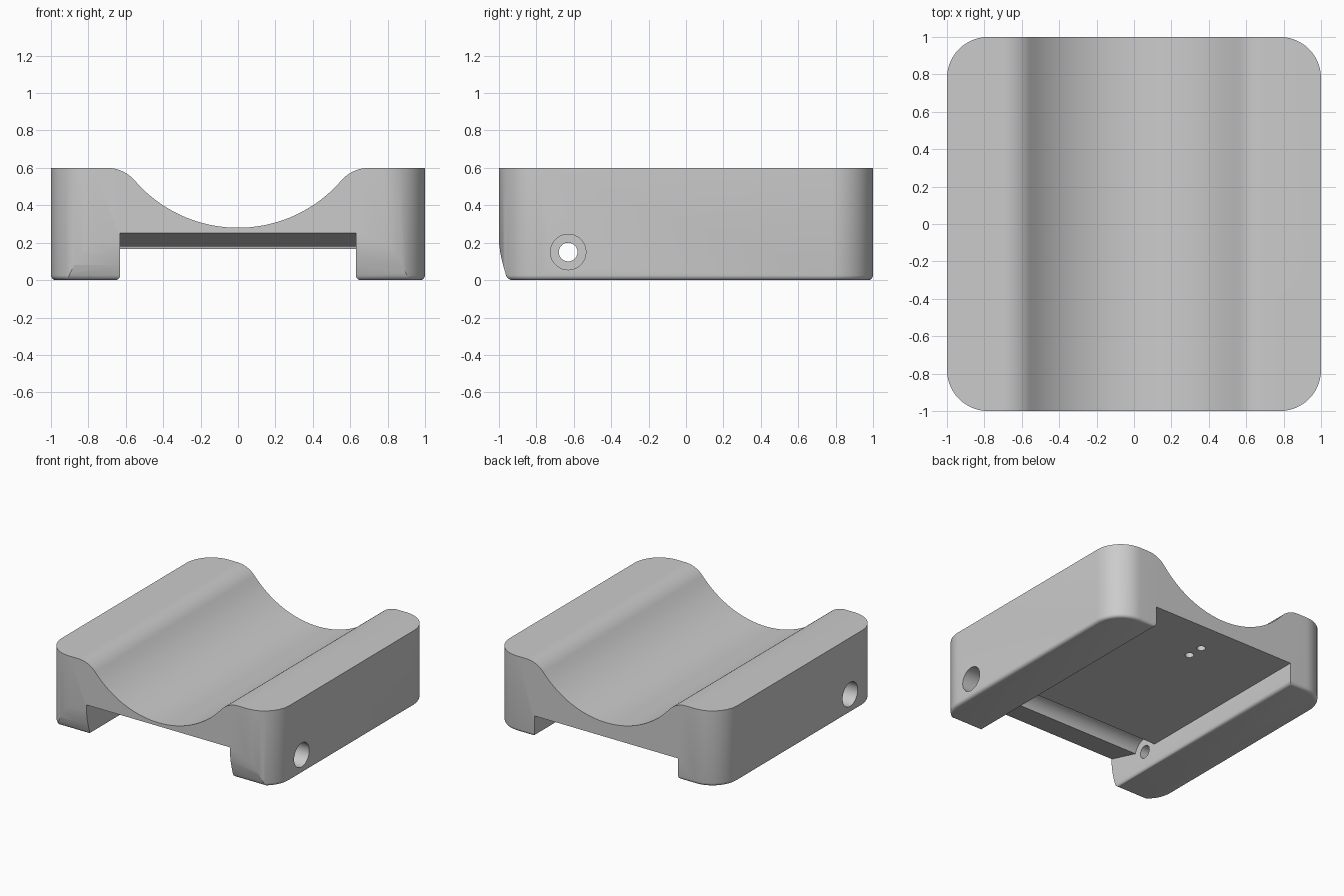
import bpy, bmesh
from math import cos, sin, radians
from mathutils import Vector

if "Cube" in bpy.data.objects:
    bpy.data.objects.remove(bpy.data.objects["Cube"], do_unlink=True)


def arc(cx, cy, r, a0, a1, n):
    """Points along an arc, angles in degrees."""
    steps = [radians(a0 + (a1 - a0) * i / n) for i in range(n + 1)]
    return [(cx + r * cos(a), cy + r * sin(a)) for a in steps]


def prism(name, points, axis, start, end):
    """Extrude a closed 2D outline along x (y,z), y (x,z) or z (x,y)."""
    place = {"x": lambda p: (start, p[0], p[1]),
             "y": lambda p: (p[0], start, p[1]),
             "z": lambda p: (p[0], p[1], start)}[axis]
    bm = bmesh.new()
    face = bm.faces.new([bm.verts.new(place(p)) for p in points])
    out = bmesh.ops.extrude_face_region(bm, geom=[face])
    move = Vector([(end - start) * (axis == k) for k in "xyz"])
    verts = [g for g in out["geom"] if isinstance(g, bmesh.types.BMVert)]
    bmesh.ops.translate(bm, verts=verts, vec=move)
    bmesh.ops.recalc_face_normals(bm, faces=bm.faces)
    mesh = bpy.data.meshes.new(name)
    bm.to_mesh(mesh)
    bm.free()
    obj = bpy.data.objects.new(name, mesh)
    bpy.context.collection.objects.link(obj)
    return obj


def cut(target, cutter):
    """Subtract the cutter and throw it away."""
    mod = target.modifiers.new("cut", "BOOLEAN")
    mod.operation = "DIFFERENCE"
    mod.solver = "EXACT"
    mod.object = cutter
    bpy.ops.object.select_all(action="DESELECT")
    bpy.context.view_layer.objects.active = target
    target.select_set(True)
    bpy.ops.object.modifier_apply(modifier=mod.name)
    bpy.data.objects.remove(cutter, do_unlink=True)


# Block with rounded upright corners
outline = []
for i, (sx, sy) in enumerate([(1, 1), (-1, 1), (-1, -1), (1, -1)]):
    outline += arc(sx * 0.78, sy * 0.78, 0.22, i * 90, i * 90 + 90, 14)
body = prism("cradle_body", outline, "z", 0, 0.6)

# Relief at the lower front
cut(body, prism("front_relief", [(-1.1, 0.2), (-1, 0.2), (-0.992, 0.14),
    (-0.978, 0.08), (-0.955, 0), (-0.95, -0.02), (-1.1, -0.02)], "x", -1.1, 1.1))

# Channel underneath, with a sloped front lip and a round pin groove
channel = [(-1.1, -0.1), (-1.1, 0.28)]
channel += arc(-0.63, 0.15, 0.11, 164, 8, 20)
channel += [(1.1, 0.165), (1.1, -0.1)]
cut(body, prism("channel", channel, "x", -0.63, 0.63))

# Rounded rims under both feet
bm = bmesh.new()
bm.from_mesh(body.data)
rims = [e for e in bm.edges if all(abs(v.co.z) < 1e-4 for v in e.verts)
        and len(e.link_faces) == 2 and e.calc_face_angle(0) > 0.5]
bmesh.ops.bevel(bm, geom=rims, offset=0.026, segments=4, profile=0.5,
                affect="EDGES", clamp_overlap=False)
bm.to_mesh(body.data)
bm.free()

# Saddle along the top
half = [(0.75, 0.6)] + arc(0.7, 0.405, 0.195, 90, 139.2, 12)
right = [(-x, z) for x, z in half]
bowl = arc(0, 1.01, 0.73, 220.8, 319.2, 40)[1:-1]
saddle = right[1:] + bowl + half[:0:-1] + [(0.7, 0.8), (-0.7, 0.8)]
cut(body, prism("saddle", saddle, "y", -1.1, 1.1))

# Pin hole through both feet, with a wide counterbore on each outer side
cut(body, prism("pin_hole", arc(-0.63, 0.15, 0.05, 0, 345, 23), "x", -1.2, 1.2))
for side in (-1, 1):
    ring = arc(-0.63, 0.15, 0.095, 0, 350, 35)
    cut(body, prism("counterbore", ring, "x", side * 0.8, side * 1.2))

# Two small blind holes in the channel ceiling
for y in (0.62, 0.75):
    cut(body, prism("blind_hole", arc(0, y, 0.032, 0, 345, 23), "z", 0.1, 0.235))

# Material and shading
grey = bpy.data.materials.new("light_grey")
grey.use_nodes = True
grey.diffuse_color = (0.6, 0.6, 0.6, 1)
grey.node_tree.nodes["Principled BSDF"].inputs["Base Color"].default_value = (0.6, 0.6, 0.6, 1)
body.data.materials.clear()
body.data.materials.append(grey)
bpy.context.view_layer.objects.active = body
body.select_set(True)
bpy.ops.object.shade_smooth_by_angle(angle=radians(30))
